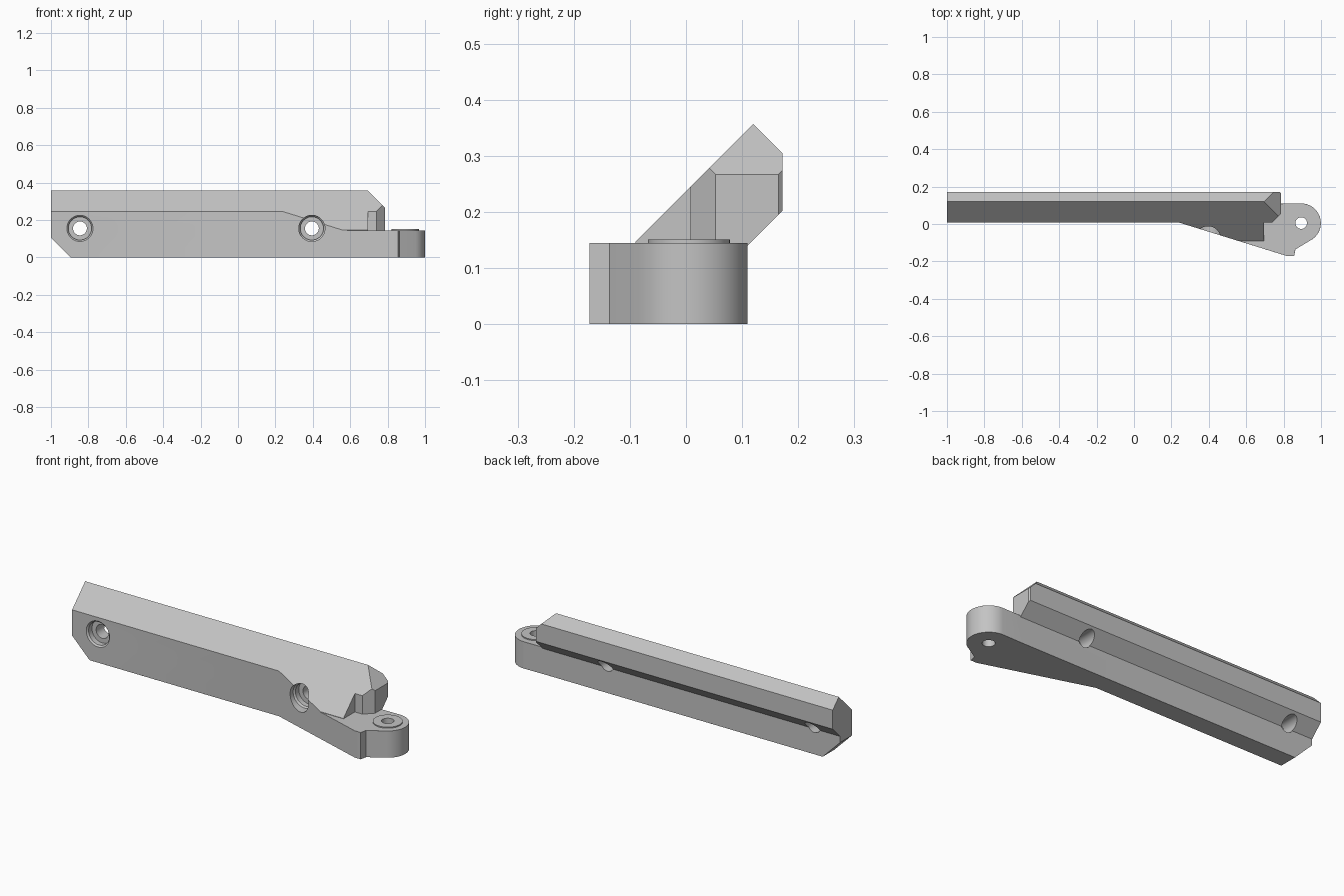
import bpy, bmesh, math
from mathutils import Vector

cube = bpy.data.objects.get("Cube")
if cube:
    bpy.data.objects.remove(cube, do_unlink=True)

grey = bpy.data.materials.new("plain grey")
grey.use_nodes = True
grey.diffuse_color = (0.55, 0.55, 0.55, 1)
grey.node_tree.nodes["Principled BSDF"].inputs["Base Color"].default_value = (0.55, 0.55, 0.55, 1)


def finish(bm, name):
    bmesh.ops.recalc_face_normals(bm, faces=bm.faces)
    mesh = bpy.data.meshes.new(name)
    bm.to_mesh(mesh)
    bm.free()
    mesh.materials.append(grey)
    obj = bpy.data.objects.new(name, mesh)
    bpy.context.collection.objects.link(obj)
    return obj


def prism(name, outline, axis, low, high, bevel_rule=None, width=0.008):
    """Extrude a 2D outline along an axis, with optional chamfered edges."""
    def place(a, b, d):
        return {"x": (d, a, b), "y": (a, d, b), "z": (a, b, d)}[axis]
    bm = bmesh.new()
    base = bm.faces.new([bm.verts.new(place(a, b, low)) for a, b in outline])
    top = bmesh.ops.extrude_face_region(bm, geom=[base])["geom"]
    shift = Vector(place(0, 0, high - low))
    bmesh.ops.translate(bm, vec=shift, verts=[v for v in top if isinstance(v, bmesh.types.BMVert)])
    bmesh.ops.recalc_face_normals(bm, faces=bm.faces)
    if bevel_rule:
        edges = [e for e in bm.edges if bevel_rule(*e.verts)]
        bmesh.ops.bevel(bm, geom=edges, offset=width, segments=1, affect="EDGES", clamp_overlap=True)
    return finish(bm, name)


def lathe(name, profile, center, axis, sides=48):
    """Closed solid of revolution from (radius, position) pairs."""
    bm = bmesh.new()
    rings = []
    for r, d in profile:
        ring = []
        for i in range(sides):
            t = math.tau * i / sides
            u, v = center[0] + r * math.cos(t), center[1] + r * math.sin(t)
            ring.append(bm.verts.new((u, d, v) if axis == "y" else (u, v, d)))
        rings.append(ring)
    for a, b in zip(rings, rings[1:]):
        for i in range(sides):
            j = (i + 1) % sides
            bm.faces.new((a[i], a[j], b[j], b[i]))
    bm.faces.new(rings[0])
    bm.faces.new(rings[-1])
    return finish(bm, name)


def combine(target, other, operation):
    mod = target.modifiers.new("combine", "BOOLEAN")
    mod.operation = operation
    mod.solver = "EXACT"
    mod.object = other
    bpy.context.view_layer.objects.active = target
    bpy.ops.object.modifier_apply(modifier=mod.name)
    bpy.data.objects.remove(other, do_unlink=True)


FRONT, BACK, ARM_TOP = 0.008, 0.108, 0.145
flare, gusset_tip = (0.24, FRONT), (0.556, -0.09)
pivot, boss = (0.894, 0.005), 0.105

# Lower bar and swinging arm, ending in a rounded pivot boss
arc = [(pivot[0] + boss * math.cos(math.radians(a)), pivot[1] + boss * math.sin(math.radians(a)))
       for a in [-58 + 148 * i / 24 for i in range(25)]]
outline = [(-1, FRONT), flare, gusset_tip, (0.82, -0.172), (0.856, -0.172), (0.863, -0.136)]
outline += arc + [(0.77, BACK), (-1, BACK)]


def arm_edges(a, b):
    if abs(a.co.z - b.co.z) > 0.001:
        return False
    return a.co.z < 0.01 or (a.co.x + b.co.x) / 2 > 0.6


body = prism("lever_bracket", outline, "z", 0, ARM_TOP, arm_edges)

# Upper rail: slanted section trimmed by its plan outline
rail = prism("upper_rail", [(-0.137, 0.1), (0.12, 0.357), (0.172, 0.305), (0.172, 0.202),
                            (0.1, 0.13), (0.1, 0.1)], "x", -1, 0.9)
plan = prism("rail_plan", [(-1, FRONT), flare, gusset_tip, (0.695, -0.09), (0.695, FRONT),
                           (0.74, FRONT), (0.785, 0.053), (0.785, 0.165), (0.778, 0.172),
                           (0.77, 0.2), (-1, 0.2)], "z", 0.05, 0.5)
combine(rail, plan, "INTERSECT")
combine(body, rail, "UNION")

# Sloped end trims
trim = prism("end_trim", [(-1.1, 0.205), (-0.795, -0.1), (1.1, -0.1), (1.1, 0.2),
                          (0.852, 0.2), (0.652, 0.4), (-1.1, 0.4)], "y", -0.4, 0.4)
combine(body, trim, "INTERSECT")

# Raised washer pad and pivot bore
pad = lathe("pivot_pad", [(0.073, 0.12), (0.073, 0.151)], pivot, "z")
combine(body, pad, "UNION")
bore = lathe("pivot_bore", [(0.031, -0.1), (0.031, 0.3)], pivot, "z")
combine(body, bore, "DIFFERENCE")

# Counterbored screw holes
for x in (-0.845, 0.395):
    screw = lathe("screw_hole", [(0.07, -0.3), (0.07, FRONT), (0.062, 0.016), (0.062, 0.045),
                                 (0.037, 0.045), (0.037, 0.3)], (x, 0.155), "y")
    combine(body, screw, "DIFFERENCE")

bpy.ops.object.select_all(action="DESELECT")
body.select_set(True)
bpy.context.view_layer.objects.active = body
bpy.ops.object.shade_smooth_by_angle(angle=math.radians(25))
